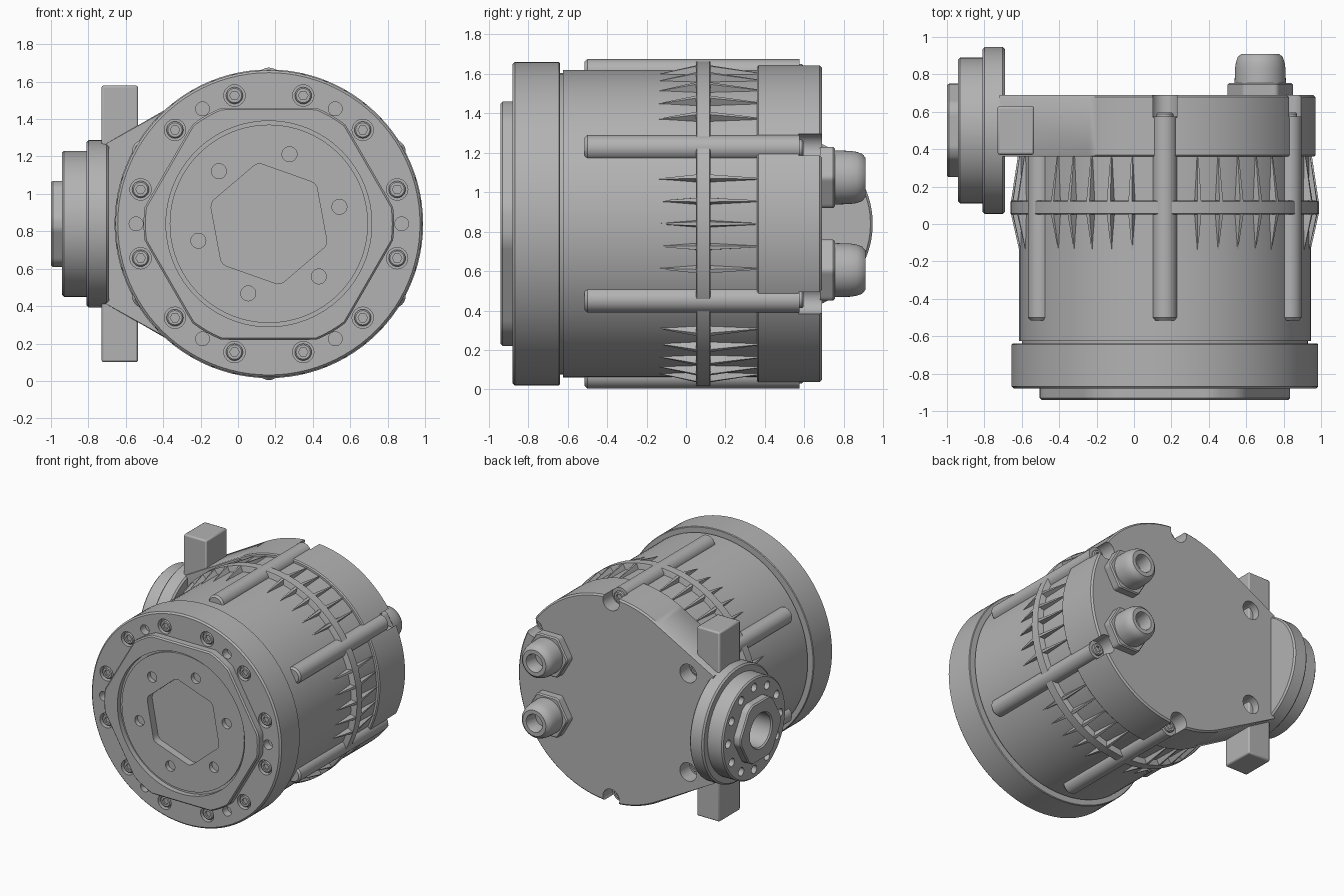
import bpy, bmesh
from math import sin, cos, pi, radians

cube = bpy.data.objects.get("Cube")
if cube:
    bpy.data.objects.remove(cube, do_unlink=True)

CX, CZ = 0.165, 0.84      # main axis position
SIDE_Y = 0.5              # side flange axis position

metal = bpy.data.materials.new("machined grey")
metal.use_nodes = True
grey = (0.45, 0.45, 0.45, 1)
metal.diffuse_color = grey
metal.node_tree.nodes["Principled BSDF"].inputs["Base Color"].default_value = grey


# Outlines: a circle, or a hexagon with rounded corners
def circle(r, n=96):
    return [(r * cos(2 * pi * i / n), r * sin(2 * pi * i / n)) for i in range(n)]


def hexagon(flat, corner, turn=0, n=96):
    pts = []
    for i in range(n):
        a = 2 * pi * i / n
        fold = (a - radians(turn)) % (pi / 3) - pi / 6
        r = min(corner, flat / cos(fold))
        pts.append((r * cos(a), r * sin(a)))
    return pts


# Placements of local (u, v, along) coordinates
def main_axis(u, v, t):
    return (CX + u, t, CZ + v)


def side_axis(u, v, t):
    return (t, SIDE_Y + u, CZ + v)


def shifted(place, du, dv):
    return lambda u, v, t: place(u + du, v + dv, t)


def on_circle(place, radius, degrees):
    a = radians(degrees)
    return shifted(place, radius * cos(a), radius * sin(a))


def spun(degrees):
    c, s = cos(radians(degrees)), sin(radians(degrees))
    return lambda u, v, t: main_axis(u * c - v * s, u * s + v * c, t)


def loft(bm, place, sections):
    rings = [[bm.verts.new(place(u, v, t)) for u, v in pts] for pts, t in sections]
    n = len(rings[0])
    for a, b in zip(rings, rings[1:]):
        for i in range(n):
            j = (i + 1) % n
            bm.faces.new((a[i], a[j], b[j], b[i]))
    bm.faces.new(rings[0])
    bm.faces.new(rings[-1])


def turned(profile, n=96):
    return [(circle(r, n), t) for r, t in profile]


def make(name, parts):
    bm = bmesh.new()
    for place, sections in parts:
        loft(bm, place, sections)
    bmesh.ops.recalc_face_normals(bm, faces=bm.faces)
    mesh = bpy.data.meshes.new(name)
    bm.to_mesh(mesh)
    bm.free()
    mesh.materials.append(metal)
    obj = bpy.data.objects.new(name, mesh)
    bpy.context.collection.objects.link(obj)
    return obj


def cut(obj, parts):
    cutter = make("cutter", parts)
    cutter.hide_render = True
    mod = obj.modifiers.new("holes", 'BOOLEAN')
    mod.operation, mod.solver, mod.object = 'DIFFERENCE', 'EXACT', cutter
    graph = bpy.context.evaluated_depsgraph_get()
    mesh = bpy.data.meshes.new_from_object(obj.evaluated_get(graph))
    obj.modifiers.clear()
    obj.data = mesh
    bpy.data.objects.remove(cutter, do_unlink=True)


def hole(place, r, a, b):
    return (place, turned([(r, a), (r, b)], 24))


sixths = range(0, 360, 60)
rod_angles = [k + 30 for k in sixths]
bolt_angles = [k + d for k in sixths for d in (-15, 15)]

# Main body: hex pocket, inner disc, raised hex plate, front ring, barrel
pocket = hexagon(0.288, 0.325, 40.5)
body = make("main_body", [(main_axis,
    [(pocket, -0.855), (pocket, -0.915)]
    + turned([(0.53, -0.915), (0.53, -0.9), (0.55, -0.9), (0.55, -0.94)])
    + [(hexagon(0.61, 0.66), -0.94), (hexagon(0.62, 0.67), -0.93),
       (hexagon(0.62, 0.67), -0.88)]
    + turned([(0.808, -0.88), (0.82, -0.868), (0.82, -0.645), (0.815, -0.64),
              (0.765, -0.64), (0.765, -0.625), (0.78, -0.625), (0.78, 0.42)]))])
cut(body,
    [hole(on_circle(main_axis, 0.388, k + 13.5), 0.04, -1, -0.88) for k in sixths]
    + [hole(on_circle(main_axis, 0.71, k), 0.037, -1, -0.82) for k in sixths]
    + [hole(on_circle(main_axis, 0.71, k), 0.057, -1, -0.84) for k in bolt_angles])


# Socket head screws
def screw(place, base, way):
    shape = turned([(0.045, 0), (0.045, 0.023), (0.038, 0.03)], 24)
    shape += [(hexagon(0.022, 1, 0, 24), 0.03), (hexagon(0.022, 1, 0, 24), 0.012)]
    return (place, [(pts, base + way * t) for pts, t in shape])


make("front_screws", [screw(on_circle(main_axis, 0.71, k), -0.842, -1)
                      for k in bolt_angles])
make("rear_screws", [screw(on_circle(main_axis, 0.765, k), 0.565, 1)
                     for k in rod_angles])

# Rear housing: round with two tangents reaching out to the side flange
arc = [(cos(radians(a)), sin(radians(a))) for a in range(-120, 121, 3)]
tip = [(-0.885, 0.42), (-0.885, -0.42)]


def housing_outline(inset):
    return [(u * (0.805 - inset), v * (0.805 - inset)) for u, v in arc] + tip


housing = make("rear_housing", [(main_axis,
    [(housing_outline(0.008), 0.36), (housing_outline(0), 0.368),
     (housing_outline(0), 0.678), (housing_outline(0.012), 0.69)])])
cut(housing, [hole(on_circle(main_axis, 0.77, k), 0.072, 0.57, 0.8)
              for k in rod_angles])

# Middle rib ring, tie rods and cooling fins
make("rib_ring", [(main_axis, turned([(0.815, 0.05), (0.825, 0.055),
                                      (0.825, 0.12), (0.815, 0.125)]))])
make("tie_rods", [(on_circle(main_axis, 0.77, k),
                   turned([(0.052, -0.515), (0.065, -0.5), (0.065, 0.575)], 32))
                  for k in rod_angles])


def fin_section(height, w):
    return [(0.76, -w), (height, -w * 0.5), (height, w * 0.5), (0.76, w)]


make("cooling_fins", [(spun(k + 8.5 * i),
                       [(fin_section(0.779, 0.004), -0.14),
                        (fin_section(0.822, 0.02), 0.05),
                        (fin_section(0.822, 0.02), 0.125),
                        (fin_section(0.785, 0.006), 0.37)])
                      for k in sixths for i in range(-2, 3)])

# Side flange with hex boss, centre bore and bolt circle
flange = make("side_flange", [(side_axis,
    turned([(0.13, -0.82), (0.13, -0.99), (0.14, -1.0)])
    + [(hexagon(0.222, 0.242), -1.0), (hexagon(0.23, 0.25), -0.99),
       (hexagon(0.23, 0.25), -0.94)]
    + turned([(0.38, -0.94), (0.39, -0.93), (0.39, -0.81), (0.435, -0.81),
              (0.447, -0.798), (0.447, -0.702), (0.435, -0.69)]))])
cut(flange, [hole(on_circle(side_axis, 0.32, k), 0.032, -1.1, -0.88)
             for k in range(0, 360, 30)])

# Mounting bar behind the side flange
bar = make("mounting_bar", [(lambda u, v, t: (-0.632 + u, 0.5 + v, t),
    [([(sx * 0.098, sy * 0.13) for sx, sy in ((-1, -1), (1, -1), (1, 1), (-1, 1))], z)
     for z in (0.1, 1.58)])])
mod = bar.modifiers.new("rounding", 'BEVEL')
mod.width, mod.segments = 0.012, 2

# Two cable glands on the rear
gland = [(hexagon(0.155, 0.175), 0.68), (hexagon(0.155, 0.175), 0.745),
         (hexagon(0.147, 0.165), 0.755)]
gland += turned([(0.137, 0.755), (0.135, 0.83), (0.13, 0.865), (0.12, 0.893),
                 (0.1, 0.91), (0.07, 0.91), (0.065, 0.9), (0.065, 0.8)])
make("cable_glands", [(shifted(main_axis, 0.51, dv), gland) for dv in (-0.235, 0.235)])

# Smooth round surfaces, keep machined edges sharp
bpy.ops.object.select_all(action='DESELECT')
for obj in bpy.context.collection.objects:
    if obj.type == 'MESH':
        obj.select_set(True)
        bpy.context.view_layer.objects.active = obj
bpy.ops.object.shade_smooth_by_angle(angle=radians(30))
